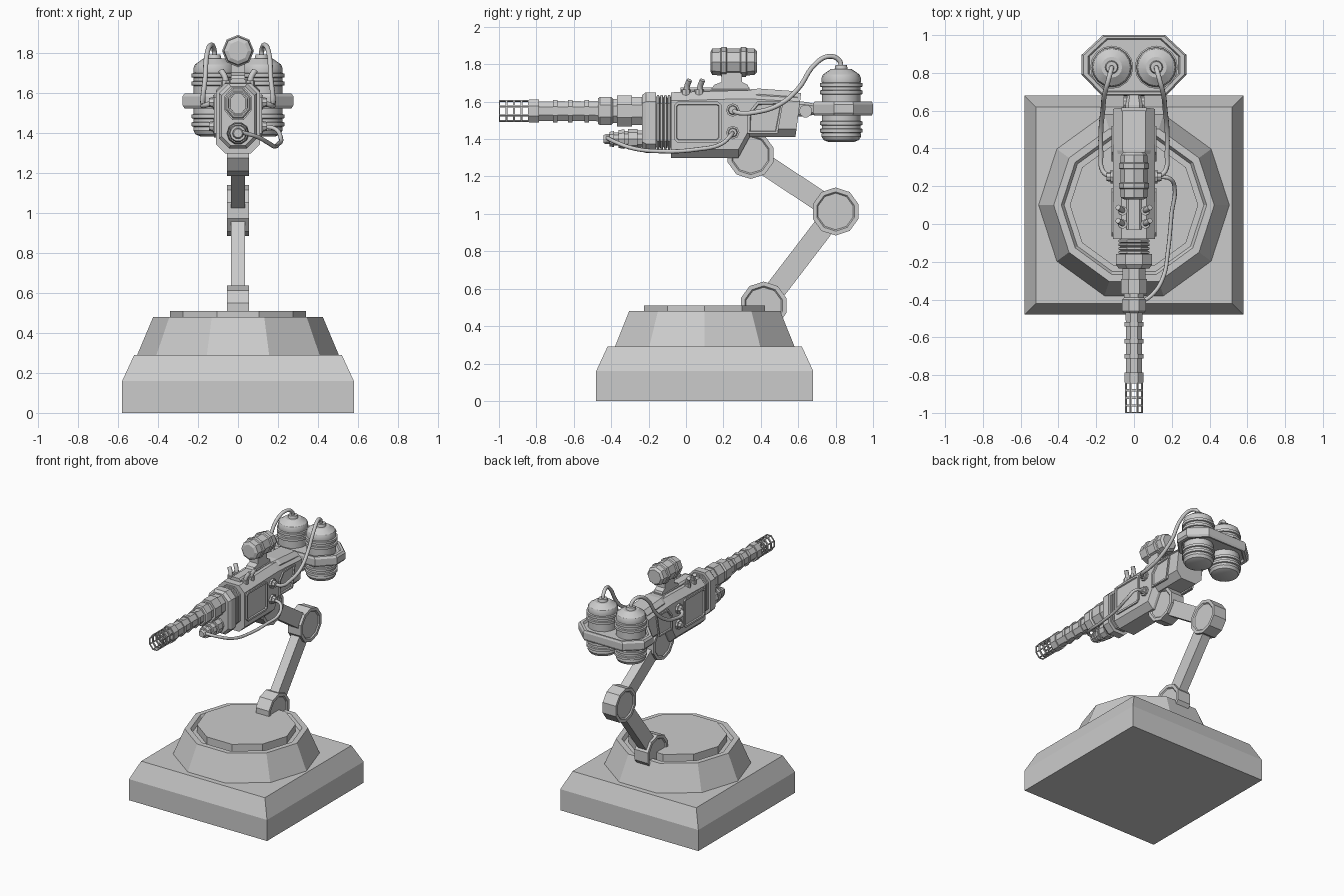
import bpy, bmesh
from math import cos, sin, pi
from mathutils import Vector

if "Cube" in bpy.data.objects:
    bpy.data.objects.remove(bpy.data.objects["Cube"])


def finish(name, bm, smooth=False):
    bmesh.ops.recalc_face_normals(bm, faces=bm.faces)
    me = bpy.data.meshes.new(name)
    bm.to_mesh(me)
    bm.free()
    ob = bpy.data.objects.new(name, me)
    bpy.context.collection.objects.link(ob)
    if smooth:
        bpy.ops.object.select_all(action='DESELECT')
        ob.select_set(True)
        bpy.context.view_layer.objects.active = ob
        bpy.ops.object.shade_smooth_by_angle(angle=0.5)
    return ob


def skin(name, rings, caps=True, smooth=False):
    """Bridge a list of equal-length point rings."""
    bm = bmesh.new()
    vs = [[bm.verts.new(p) for p in ring] for ring in rings]
    n = len(rings[0])
    for a, b in zip(vs, vs[1:]):
        for i in range(n):
            j = (i + 1) % n
            bm.faces.new((a[i], a[j], b[j], b[i]))
    if caps:
        bm.faces.new(vs[0])
        bm.faces.new(vs[-1])
    return finish(name, bm, smooth)


def lathe(name, axis, loc, profile, n, flat=False, sx=1, caps=True, smooth=False):
    """Turned part; profile is (distance along axis, radius)."""
    ph, k = (pi / n, 1 / cos(pi / n)) if flat else (0, 1)
    rings = []
    for t, r in profile:
        ring = []
        for i in range(n):
            a = 2 * pi * i / n + ph
            u, v = r * k * cos(a) * sx, r * k * sin(a)
            p = {'X': (t, u, v), 'Y': (u, t, v), 'Z': (u, v, t)}[axis]
            ring.append(Vector(p) + Vector(loc))
        rings.append(ring)
    return skin(name, rings, caps, smooth)


def loft(name, sections):
    """Chamfered box sections along y: (y, half width, z0, z1, chamfer, shear)."""
    rings = []
    for y, w, z0, z1, c, s in sections:
        pts = [(w, z0 + c), (w, z1 - c), (w - c, z1), (c - w, z1),
               (-w, z1 - c), (-w, z0 + c), (c - w, z0), (w - c, z0)]
        rings.append([(x, y + s * (z - z0), z) for x, z in pts])
    return skin(name, rings)


def prism(name, pts, x0, x1):
    return skin(name, [[(x, y, z) for y, z in pts] for x in (x0, x1)])


def panel(name, pts, side):
    """Raised side frame with a recessed middle."""
    bm = bmesh.new()
    f = bm.faces.new([bm.verts.new((side * 0.105, y, z)) for y, z in pts])
    f.normal_update()
    if f.normal.x * side < 0:
        f.normal_flip()
    f = bmesh.ops.extrude_discrete_faces(bm, faces=[f])['faces'][0]
    bmesh.ops.translate(bm, verts=f.verts, vec=(side * 0.015, 0, 0))
    bmesh.ops.inset_region(bm, faces=[f], thickness=0.015)
    bmesh.ops.inset_region(bm, faces=[f], thickness=0.004, depth=-0.009)
    return finish(name, bm)


def tube(name, pts, r):
    cu = bpy.data.curves.new(name, 'CURVE')
    cu.dimensions = '3D'
    cu.bevel_depth, cu.bevel_resolution, cu.resolution_u = r, 2, 6
    cu.use_fill_caps = True
    sp = cu.splines.new('BEZIER')
    sp.bezier_points.add(len(pts) - 1)
    for bp, p in zip(sp.bezier_points, pts):
        bp.co = p
        bp.handle_left_type = bp.handle_right_type = 'AUTO'
    ob = bpy.data.objects.new(name, cu)
    bpy.context.collection.objects.link(ob)
    bpy.ops.object.select_all(action='DESELECT')
    ob.select_set(True)
    bpy.context.view_layer.objects.active = ob
    bpy.ops.object.convert(target='MESH')
    bpy.ops.object.shade_smooth_by_angle(angle=0.8)


# Pedestal: square plinth and ten-sided turntable
lathe("plinth", 'Z', (0, 0.1, 0), [(0, .58), (.16, .58), (.29, .52)], 4, flat=True)
lathe("turntable", 'Z', (0, 0.1, 0),
      [(.28, .51), (.29, .505), (.48, .425), (.48, .385), (.455, .37),
       (.455, .34), (.51, .34)], 10)

# Folding arm: three joints and two links
joints = [Vector((0.415, 0.51)), Vector((0.80, 1.013)), Vector((0.345, 1.315))]
for label, j in zip(("lower", "elbow", "upper"), joints):
    lathe(label + "_joint", 'X', (0, j.x, j.y),
          [(-.047, .093), (-.055, .1), (-.055, .122), (.055, .122), (.055, .1), (.047, .093)],
          10, flat=True)
for label, a, b in zip(("lower_link", "upper_link"), joints, joints[1:]):
    d = (b - a).normalized()
    s = Vector((-d.y, d.x)) * 0.056
    prism(label, [a + s, b + s, b - s, a - s], -.035, .035)

# Receiver body
loft("receiver", [(-.08, .11, 1.30, 1.65, .045, 0), (.28, .11, 1.30, 1.66, .045, 0),
                  (.34, .11, 1.41, 1.66, .045, 0), (.585, .11, 1.41, 1.645, .045, .13)])
loft("rear_cover", [(.33, .075, 1.58, 1.665, .03, 0), (.39, .09, 1.58, 1.67, .03, 0),
                    (.59, .09, 1.58, 1.655, .03, .13)])
loft("top_rail", [(-.03, .04, 1.62, 1.675, .012, 0), (.34, .04, 1.62, 1.675, .012, 0)])
y = -.08
ribs = []
for i in range(4):
    ribs += [(y, .07, 1.36, 1.62, .04, 0), (y - .005, .082, 1.345, 1.635, .045, 0),
             (y - .015, .082, 1.345, 1.635, .045, 0), (y - .02, .07, 1.36, 1.62, .04, 0)]
    y -= .02
loft("ribbed_collar", ribs)
loft("front_plate", [(-.16, .095, 1.325, 1.65, .05, 0), (-.215, .095, 1.325, 1.65, .05, 0),
                     (-.235, .082, 1.34, 1.635, .045, 0)])
for side, tag in ((1, "right"), (-1, "left")):
    panel("front_panel_" + tag,
          [(-.065, 1.40), (-.045, 1.38), (.17, 1.38), (.19, 1.40), (.19, 1.585),
           (.17, 1.60), (-.045, 1.60), (-.065, 1.58)], side)
    panel("rear_panel_" + tag, [(.33, 1.43), (.49, 1.43), (.52, 1.60), (.38, 1.60), (.33, 1.54)], side)
    # Hose sockets
    for z in (1.555, 1.435):
        lathe("hose_socket_" + tag, 'X', (0, .25, z),
              [(side * .10, .036), (side * .125, .036), (side * .125, .026), (side * .145, .022)], 8)
    # Short bent pipes on the top
    for y in (.0, .07):
        tube("stub_pipe_" + tag, [(side * .06, y, 1.63), (side * .065, y + .005, 1.68),
                                  (side * .085, y + .018, 1.715)], .015)
        lathe("stub_base_" + tag, 'Z', (side * .06, y, 0), [(1.62, .025), (1.665, .025)], 8)

# Main barrel with bands
barrel = [(-.84, .04), (-.84, .062), (-.785, .062), (-.785, .052)]
for y in (-.70, -.62, -.53):
    barrel += [(y - .012, .052), (y - .012, .060), (y + .012, .060), (y + .012, .053)]
barrel += [(-.47, .055), (-.47, .068), (-.46, .076), (-.40, .076), (-.39, .065), (-.37, .065),
           (-.37, .083), (-.29, .083), (-.29, .075), (-.22, .075)]
lathe("barrel", 'Y', (0, 0, 1.55), barrel, 8, flat=True, sx=.82)

# Perforated muzzle: every face pierced by a square hole
muzzle = lathe("muzzle", 'Y', (0, 0, 1.55), [(-1 + i * .04, .058) for i in range(5)],
               8, flat=True, sx=.8, caps=False)
bm = bmesh.new()
bm.from_mesh(muzzle.data)
holes = list(bm.faces)
bmesh.ops.inset_individual(bm, faces=holes, thickness=.008)
bmesh.ops.delete(bm, geom=holes, context='FACES')
bm.to_mesh(muzzle.data)
bm.free()
mod = muzzle.modifiers.new("wall", 'SOLIDIFY')
mod.thickness = .008

# Lower nozzle
lathe("lower_nozzle", 'Y', (0, 0, 1.40),
      [(-.44, .022), (-.43, .028), (-.41, .028), (-.41, .04), (-.385, .045), (-.385, .036),
       (-.36, .036), (-.36, .05), (-.33, .055), (-.33, .045), (-.31, .045), (-.31, .058),
       (-.26, .058), (-.26, .048), (-.22, .048)], 10)

# Scope and its mount
lathe("scope", 'Y', (0, 0, 1.813),
      [(.13, .05), (.14, .07), (.185, .073), (.19, .08), (.215, .08), (.22, .072), (.29, .072),
       (.295, .08), (.32, .08), (.325, .073), (.365, .07), (.38, .055)], 8)
prism("scope_mount", [(.13, 1.66), (.15, 1.69), (.19, 1.705), (.19, 1.76), (.30, 1.76),
                      (.30, 1.705), (.33, 1.69), (.34, 1.66)], -.035, .035)

# Tank carrier: elongated octagon with a sunken rim
outline = [(.165, 1.0), (.278, .895), (.278, .79), (.17, .68)]
outline += [(-x, y) for x, y in reversed(outline)]
def carrier_ring(k, z):
    return [(x * k, .84 + (y - .84) * k, z) for x, y in outline]
skin("tank_carrier", [carrier_ring(k, z) for k, z in
     ((.85, 1.54), (.88, 1.525), (.96, 1.525), (1, 1.54), (1, 1.585), (.96, 1.60),
      (.88, 1.60), (.85, 1.585))])
loft("carrier_bracket", [(.58, .045, 1.52, 1.60, .015, 0), (.63, .045, 1.52, 1.60, .015, 0),
                         (.71, .03, 1.535, 1.585, .012, 0)])
lathe("carrier_hinge", 'X', (0, .64, 1.55), [(-.055, .035), (.055, .035)], 10)

# Tanks with raised bands
tank = [(1.385, .07), (1.395, .095), (1.415, .106)]
for z in (1.445, 1.485, 1.65, 1.69):
    tank += [(z - .012, .104), (z - .009, .114), (z + .009, .114), (z + .012, .104)]
tank += [(1.725, .106), (1.745, .098), (1.775, .055), (1.775, .035), (1.795, .03)]
for side, tag in ((1, "right"), (-1, "left")):
    lathe("tank_" + tag, 'Z', (side * .118, .83, 0), tank, 16, smooth=True)
    # Feed hose from the tank top to the receiver side
    tube("feed_hose_" + tag,
         [(side * x, y, z) for x, y, z in
          ((.118, .83, 1.78), (.12, .82, 1.82), (.135, .765, 1.842), (.155, .69, 1.80),
           (.165, .60, 1.67), (.175, .50, 1.585), (.175, .38, 1.545), (.165, .28, 1.54),
           (.125, .25, 1.555))], .013)

# Hose from the right socket to the lower nozzle
tube("nozzle_hose", [(.13, .25, 1.435), (.19, .24, 1.42), (.215, .19, 1.375), (.20, .06, 1.345),
                     (.18, -.14, 1.335), (.155, -.28, 1.35), (.09, -.38, 1.385), (.02, -.42, 1.405)], .011)
